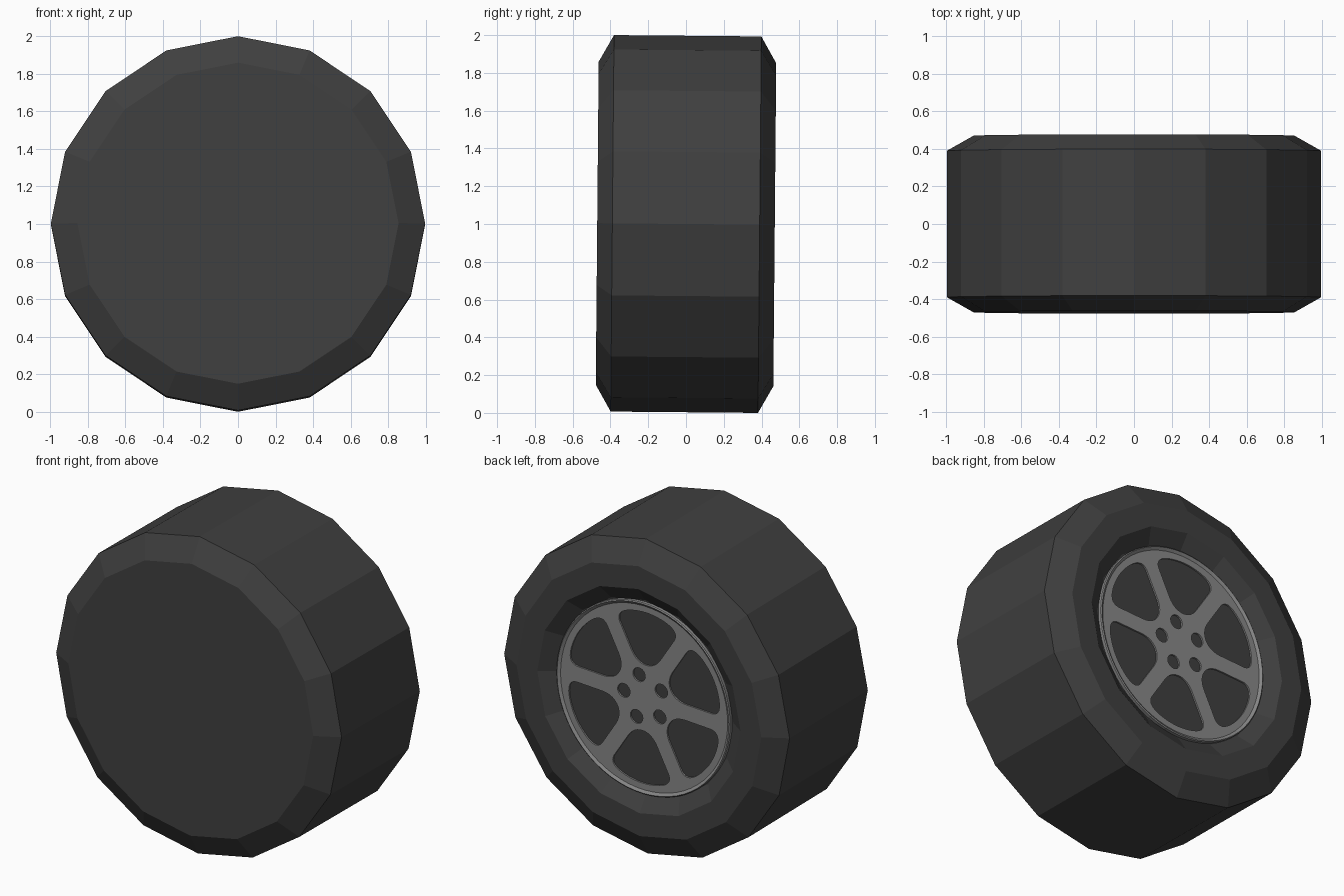
import bpy, bmesh, math
from mathutils import Matrix, Vector

if "Cube" in bpy.data.objects:
    bpy.data.objects.remove(bpy.data.objects["Cube"])

TILT = Matrix.Translation((0, 0, 1)) @ Matrix.Rotation(-0.009, 4, 'X')


def material(name, v):
    m = bpy.data.materials.new(name)
    m.diffuse_color = (v, v, v, 1)
    m.use_nodes = True
    m.node_tree.nodes["Principled BSDF"].inputs["Base Color"].default_value = m.diffuse_color
    return m


RUBBER = material("dark_rubber", 0.05)
METAL = material("grey_metal", 0.25)


def lathe(name, profile, sides, mat, closed_ends=True):
    """Revolve (radius, y) points around the y axis, flat shaded."""
    bm = bmesh.new()
    rings = []
    for r, y in profile:
        rings.append([bm.verts.new((r * math.sin(2 * math.pi * i / sides), y,
                                    r * math.cos(2 * math.pi * i / sides)))
                      for i in range(sides)])
    for a, b in zip(rings, rings[1:]):
        for i in range(sides):
            j = (i + 1) % sides
            bm.faces.new((a[i], a[j], b[j], b[i]))
    if closed_ends:
        bm.faces.new(rings[0])
        bm.faces.new(rings[-1])
    bmesh.ops.recalc_face_normals(bm, faces=bm.faces)
    me = bpy.data.meshes.new(name)
    bm.to_mesh(me)
    bm.free()
    ob = bpy.data.objects.new(name, me)
    me.materials.append(mat)
    ob.matrix_world = TILT
    bpy.context.collection.objects.link(ob)
    return ob


def circle(cx, cy, r, n):
    return [Vector((cx + r * math.cos(2 * math.pi * i / n),
                    cy + r * math.sin(2 * math.pi * i / n))) for i in range(n)]


def soften(pts, times):
    """Round the corners of a closed outline by cutting them."""
    for _ in range(times):
        out = []
        for a, b in zip(pts, pts[1:] + pts[:1]):
            out += [a.lerp(b, 0.25), a.lerp(b, 0.75)]
        pts = out
    return pts


def turn(pts, degrees):
    return [Matrix.Rotation(math.radians(degrees), 2) @ p for p in pts]


# Tyre: sixteen sides, closed front, recessed back
lathe("tyre", [(0.855, -0.47), (0.9965, -0.39), (0.9965, 0.39), (0.855, 0.47),
               (0.71, 0.47), (0.615, 0.405)], 16, RUBBER)

# Rim lip: thin flared ring around the spoke plate
lathe("rim_lip", [(0.575, 0.412), (0.60, 0.43), (0.606, 0.425), (0.606, 0.40)],
      64, METAL, False)

# Spoke plate: outline, six windows, five bolt holes (pattern seen from +y)
window = []
HALF = 0.05
for r, side in ((0.22, 1), (0.38, 1), (0.545, 1), (0.56, 0), (0.545, -1),
                (0.38, -1), (0.22, -1)):
    a = math.radians(30) - math.asin(HALF / r)
    window.append(Vector((-r * math.sin(a * side), r * math.cos(a * side))))
outlines = [circle(0, 0, 0.585, 64)]
outlines += [turn(soften(window, 3), 60 * k + 3) for k in range(6)]
outlines += [turn(circle(0, 0.142, 0.044, 16), 72 * k - 14) for k in range(5)]

cu = bpy.data.curves.new("spoke_plate", 'CURVE')
cu.dimensions = '2D'
cu.fill_mode = 'BOTH'
cu.extrude = 0.005
for pts in outlines:
    sp = cu.splines.new('POLY')
    sp.points.add(len(pts) - 1)
    for p, v in zip(sp.points, pts):
        # Seen from -y, local x runs along -world x after standing the plate up
        p.co = (-v.x, v.y, 0, 1)
    sp.use_cyclic_u = True
cu.materials.append(METAL)
plate = bpy.data.objects.new("spoke_plate", cu)
bpy.context.collection.objects.link(plate)
plate.matrix_world = (TILT @ Matrix.Translation((0, 0.413, 0))
                      @ Matrix.Rotation(math.pi, 4, 'Z')
                      @ Matrix.Rotation(math.pi / 2, 4, 'X'))
bpy.context.view_layer.update()
bpy.ops.object.select_all(action='DESELECT')
plate.select_set(True)
bpy.context.view_layer.objects.active = plate
bpy.ops.object.convert(target='MESH')
